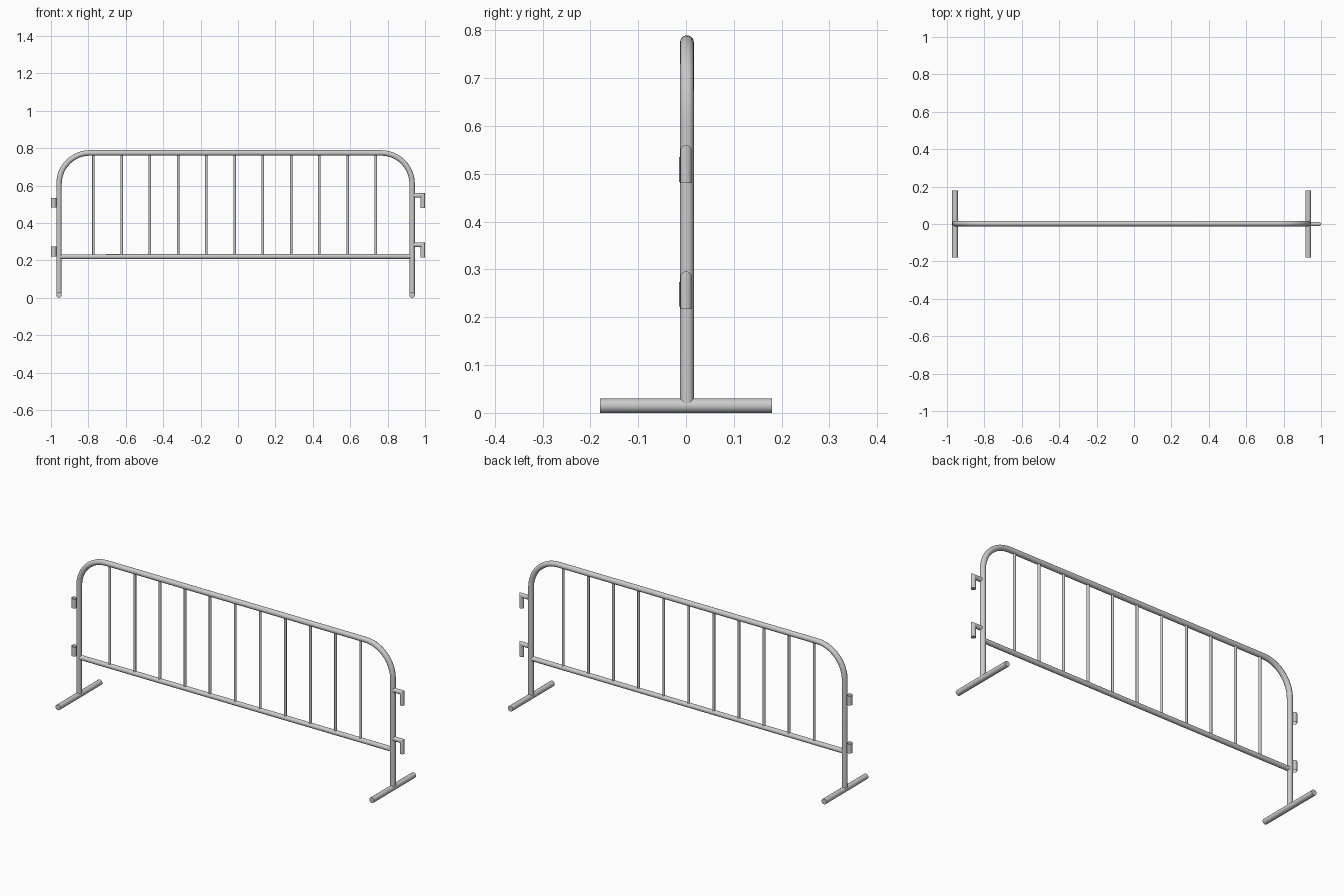
import bpy, bmesh
from math import sin, cos, pi
from mathutils import Vector

if "Cube" in bpy.data.objects:
    bpy.data.objects.remove(bpy.data.objects["Cube"])

LEFT, RIGHT = -0.957, 0.931      # post centres
TOP, BEND = 0.775, 0.165         # top rail height, corner radius
RAIL_Z = 0.221


def finish(bm, name):
    bmesh.ops.recalc_face_normals(bm, faces=bm.faces)
    mesh = bpy.data.meshes.new(name)
    bm.to_mesh(mesh)
    bm.free()
    ob = bpy.data.objects.new(name, mesh)
    bpy.context.collection.objects.link(ob)
    bpy.ops.object.select_all(action='DESELECT')
    ob.select_set(True)
    bpy.context.view_layer.objects.active = ob
    bpy.ops.object.shade_smooth_by_angle(angle=0.7)
    return ob


def tube(name, path, r, y=0.0, sides=16, caps=True):
    """Sweep a circle along an (x, z) path with mitred corners."""
    pts = [Vector(p) for p in path]
    bm = bmesh.new()
    rings = []
    for i, p in enumerate(pts):
        a = (p - pts[i - 1]).normalized() if i else None
        b = (pts[i + 1] - p).normalized() if i < len(pts) - 1 else None
        a, b = a or b, b or a
        t = (a + b).normalized()
        n = Vector((-t.y, t.x)) / t.dot(a)
        ring = []
        for k in range(sides):
            ang = 2 * pi * k / sides
            q = p + n * r * cos(ang)
            ring.append(bm.verts.new((q.x, y + r * sin(ang), q.y)))
        rings.append(ring)
    for r0, r1 in zip(rings, rings[1:]):
        for k in range(sides):
            j = (k + 1) % sides
            bm.faces.new((r0[k], r0[j], r1[j], r1[k]))
    if caps:
        bm.faces.new(rings[0])
        bm.faces.new(rings[-1])
    return finish(bm, name)


def corner(cx, start):
    """Quarter bend running clockwise from the start angle."""
    return [(cx + BEND * cos(start - pi / 2 * i / 12),
             TOP - BEND + BEND * sin(start - pi / 2 * i / 12)) for i in range(13)]


# Outer frame: both posts and the top rail as one bent tube
frame = [(LEFT, 0.02)] + corner(LEFT + BEND, pi) + corner(RIGHT - BEND, pi / 2) + [(RIGHT, 0.02)]
tube("outer_frame", frame, 0.0145, y=0.002)

# Bottom rail
tube("bottom_rail", [(LEFT, RAIL_Z - 0.001), (RIGHT, RAIL_Z + 0.001)], 0.013, y=0.002)

# Upright bars
for i in range(11):
    x = -0.773 + 0.151 * i
    tube(f"upright_bar_{i + 1}", [(x, RAIL_Z), (x, TOP)], 0.007, y=0.002, sides=12)

# Feet lying across the ends of the posts
for side, x in (("left", LEFT), ("right", RIGHT)):
    foot = tube(f"{side}_foot", [(0, -0.18), (0, 0.18)], 0.015)
    foot.rotation_euler.x = pi / 2
    foot.location = (x, 0, 0.015)

# Linking hooks on the right, open sleeves on the left
for level, top, s0, s1 in (("upper", 0.56, 0.483, 0.535), ("lower", 0.296, 0.222, 0.274)):
    tube(f"{level}_hook", [(RIGHT, top - 0.012), (0.988, top - 0.012), (0.988, top - 0.079)], 0.012)
    tube(f"{level}_sleeve", [(-0.9855, s0), (-0.9855, s1)], 0.0145, caps=False)
